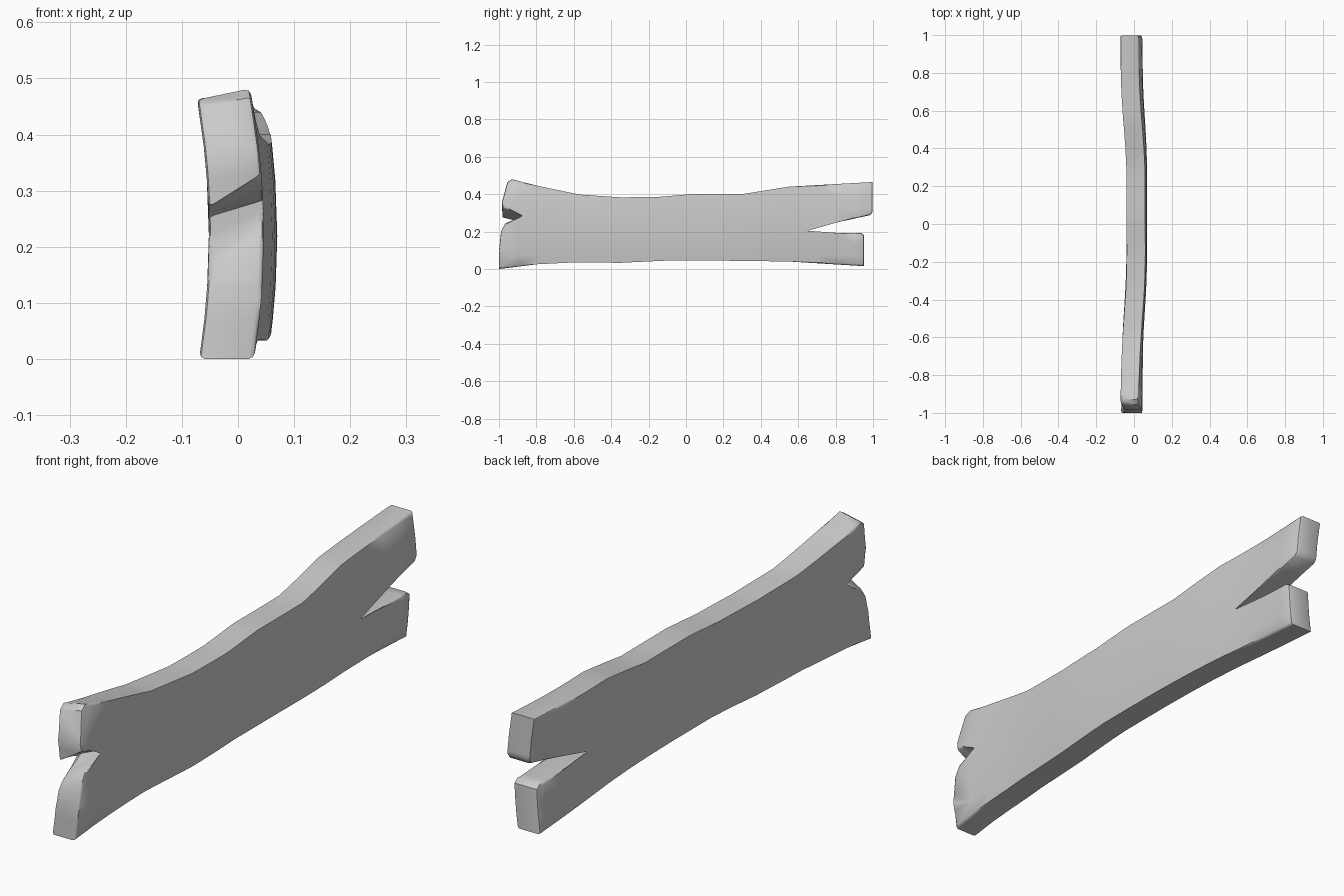
import bpy, bmesh, math

cube = bpy.data.objects.get("Cube")
if cube:
    bpy.data.objects.remove(cube)

HALF = 0.049  # half thickness of the board

# Side outline of the split board: y, z, and how z tilts across the thickness
OUTLINE = [
    (-1.0, 0.0, 0), (-0.8, 0.025, 0), (-0.6, 0.035, 0), (-0.35, 0.033, 0),
    (-0.1, 0.045, 0), (0.15, 0.045, 0), (0.55, 0.04, 0), (0.953, 0.015, 0),
    (0.953, 0.18, 0), (0.935, 0.193, 0), (0.56, 0.195, 0),          # rear split
    (0.985, 0.288, 0), (0.998, 0.305, 0), (0.998, 0.465, 0),
    (0.55, 0.44, 0), (0.3, 0.4, 0), (0.03, 0.4, 0), (-0.15, 0.385, 0),
    (-0.35, 0.383, 0), (-0.57, 0.398, 0), (-0.78, 0.437, 0.1),
    (-0.93, 0.472, 0.2), (-0.955, 0.457, 0.2), (-0.985, 0.35, 0.1),
    (-0.98, 0.3, 0.6), (-0.84, 0.268, 0.3), (-0.965, 0.22, 0.6),    # front split
    (-0.988, 0.185, 0.5), (-1.0, 0.1, 0),
]


def warp(y, z):
    """Sideways bow along the length plus a shallow cup across the width."""
    bow = math.exp(-(abs(y - 0.05) / 0.55) ** 4)
    cup = ((z - 0.22) / 0.23) ** 2
    return -0.003 + 0.024 * bow - 0.019 * cup


# Board blank with rounded long edges
bm = bmesh.new()
caps = [[bm.verts.new((x, y, z + t * x)) for y, z, t in OUTLINE]
        for x in (-HALF, HALF)]
near, far = caps
bm.faces.new(near[::-1])
bm.faces.new(far)
n = len(OUTLINE)
for i in range(n):
    j = (i + 1) % n
    bm.faces.new((near[i], near[j], far[j], far[i]))
rim = [e for e in bm.edges if abs(e.verts[0].co.x - e.verts[1].co.x) < 0.01]
bmesh.ops.bevel(bm, geom=rim, offset=0.01, segments=2, profile=0.5,
                affect='EDGES', clamp_overlap=True)

# Slice into a grid so the board can bend
cuts = [((0, y / 10, 0), (0, 1, 0)) for y in range(-9, 10)]
cuts += [((0, 0, z / 100), (0, 0, 1)) for z in (7, 13, 22, 32, 38)]
for point, normal in cuts:
    bmesh.ops.bisect_plane(bm, geom=bm.verts[:] + bm.edges[:] + bm.faces[:],
                           plane_co=point, plane_no=normal, dist=0.0001)
for v in bm.verts:
    v.co.x += warp(v.co.y, v.co.z)
bmesh.ops.recalc_face_normals(bm, faces=bm.faces[:])

mesh = bpy.data.meshes.new("split_board")
bm.to_mesh(mesh)
bm.free()
board = bpy.data.objects.new("split_board", mesh)
bpy.context.collection.objects.link(board)

# Plain grey material
grey = bpy.data.materials.new("plain grey")
grey.use_nodes = True
colour = (0.6, 0.6, 0.6, 1)
grey.diffuse_color = colour
grey.node_tree.nodes["Principled BSDF"].inputs["Base Color"].default_value = colour
mesh.materials.append(grey)

bpy.ops.object.select_all(action='DESELECT')
board.select_set(True)
bpy.context.view_layer.objects.active = board
bpy.ops.object.shade_smooth_by_angle(angle=math.radians(40))
